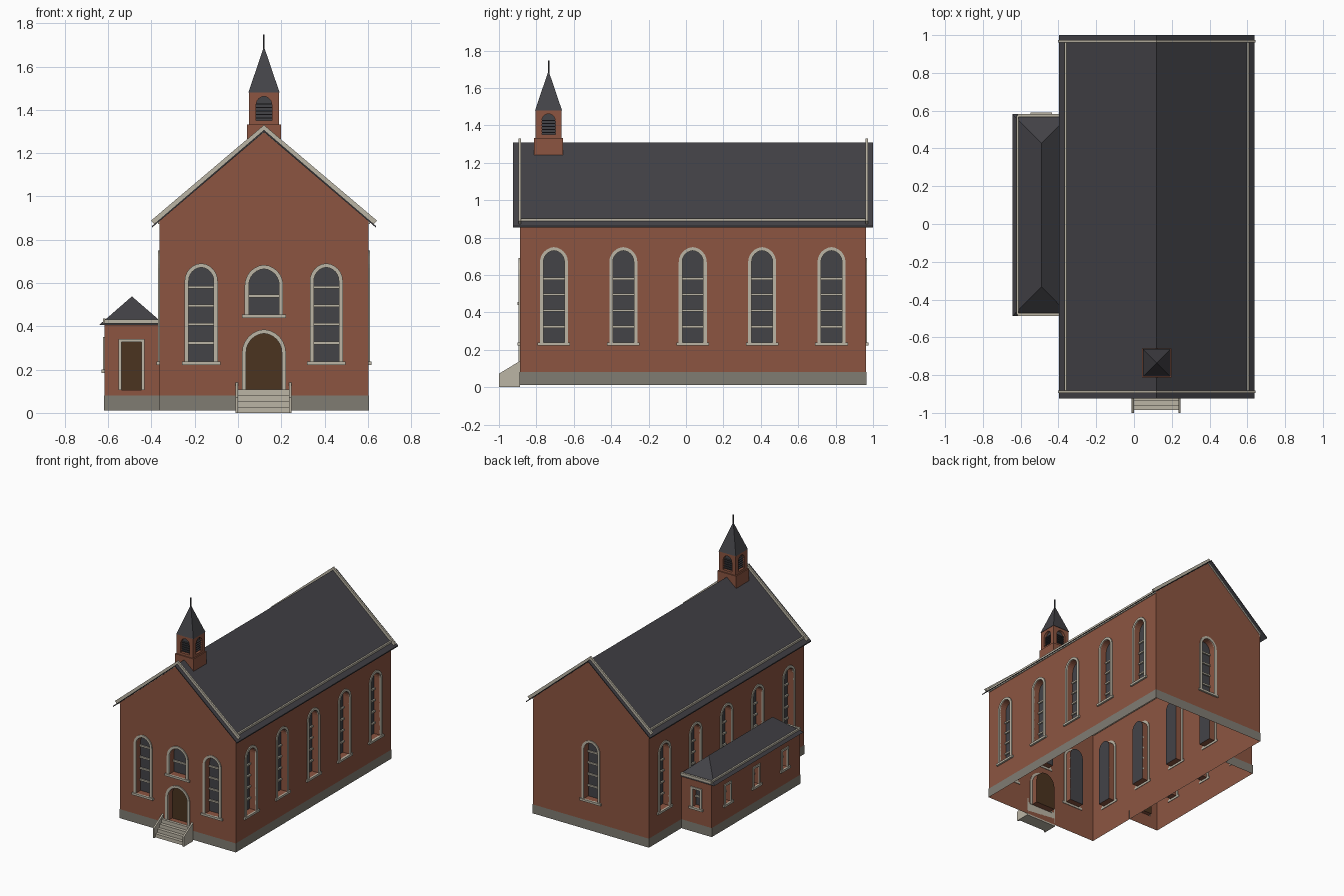
import bpy, bmesh, math
from mathutils import Matrix, Vector

cube = bpy.data.objects.get("Cube")
if cube:
    bpy.data.objects.remove(cube, do_unlink=True)


def material(name, rgb):
    m = bpy.data.materials.new(name)
    m.use_nodes = True
    m.diffuse_color = (*rgb, 1)
    m.node_tree.nodes["Principled BSDF"].inputs["Base Color"].default_value = (*rgb, 1)
    return m


BRICK = material("brick", (0.262, 0.091, 0.053))
GLASS = material("dark glass", (0.056, 0.056, 0.064))
DOOR = material("brown wood", (0.069, 0.033, 0.014))
SLATE = material("roof slate", (0.056, 0.055, 0.063))
STONE = material("pale stone", (0.50, 0.46, 0.375))
BASE = material("grey plinth", (0.216, 0.202, 0.171))
WALL_MATS = [BRICK, GLASS, DOOR]
I4 = Matrix.Identity(4)


def finish(name, bm, mats):
    bmesh.ops.recalc_face_normals(bm, faces=bm.faces)
    me = bpy.data.meshes.new(name)
    bm.to_mesh(me)
    bm.free()
    for m in mats:
        me.materials.append(m)
    ob = bpy.data.objects.new(name, me)
    bpy.context.scene.collection.objects.link(ob)
    return ob


def prism(bm, pts, y0, y1, M=I4, back=0):
    """Extrude an (x, z) outline from y0 to y1; the y1 cap gets material 'back'."""
    a = [bm.verts.new(M @ Vector((x, y0, z))) for x, z in pts]
    b = [bm.verts.new(M @ Vector((x, y1, z))) for x, z in pts]
    bm.faces.new(a)
    bm.faces.new(b[::-1]).material_index = back
    for i in range(len(pts)):
        j = (i + 1) % len(pts)
        bm.faces.new((a[i], b[i], b[j], a[j]))


def box(bm, x0, x1, y0, y1, z0, z1, M=I4):
    prism(bm, [(x0, z0), (x1, z0), (x1, z1), (x0, z1)], y0, y1, M)


def outline(w, z0, top, arched):
    """Opening outline, bottom left over the top to bottom right."""
    h = w / 2
    if not arched:
        return [(-h, z0), (-h, top), (h, top), (h, z0)]
    rise = h * 1.07
    r = (rise * rise + h * h) / (2 * h)
    end = math.asin(rise / r)
    right = [(h - r + r * math.cos(end * i / 6), top - rise + r * math.sin(end * i / 6))
             for i in range(7)]
    left = [(-x, z) for x, z in right]
    return [(-h, z0)] + left + right[-2::-1] + [(h, z0)]


def facing(angle, x, y):
    """Wall frame whose local -y points out of the wall."""
    return Matrix.Translation((x, y, 0)) @ Matrix.Rotation(math.radians(angle), 4, 'Z')


frames, sills, bars, slats = (bmesh.new() for _ in range(4))


def opening(cut, M, w, z0, top, depth=0.05, arched=True, fill=1, border=0.019,
            sill=True, bar_z=()):
    inner = outline(w, z0, top, arched)
    prism(cut, inner, -0.03, depth, M, fill)
    if border:
        outer = outline(w + 2 * border, z0, top + border, arched)
        prism(frames, outer + inner[::-1], -0.007, 0.004, M)
    if sill:
        h = w / 2 + border + 0.012
        box(sills, -h, h, -0.014, 0.004, z0 - 0.016, z0, M)
    for z in bar_z:
        box(bars, -w / 2, w / 2, depth - 0.012, depth - 0.001, z - 0.006, z + 0.006, M)


def carve(body, cut, unwanted):
    """Cut the pockets, then drop the faces that leave the shell open."""
    cutter = finish("cutter", cut, WALL_MATS)
    cutter.hide_render = True
    mod = body.modifiers.new("openings", 'BOOLEAN')
    mod.operation, mod.solver, mod.object = 'DIFFERENCE', 'EXACT', cutter
    bpy.context.view_layer.update()
    ev = body.evaluated_get(bpy.context.evaluated_depsgraph_get())
    bm = bmesh.new()
    bm.from_mesh(ev.to_mesh())
    ev.to_mesh_clear()
    body.modifiers.clear()
    bpy.data.objects.remove(cutter, do_unlink=True)
    bm.normal_update()
    bmesh.ops.delete(bm, geom=[f for f in bm.faces if unwanted(f)], context='FACES')
    bm.to_mesh(body.data)
    bm.free()


# Main hall
CX, X0, X1, Y0, Y1, FLOOR = 0.12, -0.363, 0.603, -0.888, 0.962, 0.012
bm, cut = bmesh.new(), bmesh.new()
prism(bm, [(X0, FLOOR), (X1, FLOOR), (X1, 0.885), (CX, 1.298), (X0, 0.885)], Y0, Y1)
hall = finish("hall_walls", bm, WALL_MATS)
BAR_Z = (0.323, 0.41, 0.495, 0.58)
for i in range(5):
    y = -0.706 + 0.371 * i
    for angle, x in ((90, X1), (-90, X0)):
        opening(cut, facing(angle, x, y), 0.112, 0.238, 0.73, bar_z=BAR_Z)
for x in (-0.17, 0.408):
    opening(cut, facing(0, x, Y0), 0.115, 0.238, 0.672, bar_z=BAR_Z)
opening(cut, facing(180, CX, Y1), 0.115, 0.238, 0.672, bar_z=BAR_Z)
opening(cut, facing(0, CX, Y0), 0.14, 0.455, 0.665, bar_z=(0.54,))
opening(cut, facing(0, CX, Y0), 0.165, 0.1, 0.367, fill=2, sill=False)
carve(hall, cut, lambda f: f.calc_center_median().z < FLOOR + 0.01)

# Side annex
AX, AY0, AY1 = -0.617, -0.48, 0.575
bm, cut = bmesh.new(), bmesh.new()
box(bm, AX, X0, AY0, AY1, FLOOR, 0.41)
annex = finish("annex_walls", bm, WALL_MATS)
small = dict(w=0.06, z0=0.2, top=0.335, depth=0.04, arched=False, border=0.015, bar_z=(0.268,))
for y in (0.385, 0.045, -0.295):
    opening(cut, facing(-90, AX, y), **small)
opening(cut, facing(180, -0.49, AY1), **small)
opening(cut, facing(0, -0.492, AY0), 0.092, 0.105, 0.327, 0.03, False, 2, 0.014, False)
carve(annex, cut, lambda f: f.calc_center_median().z < FLOOR + 0.01
      or (f.normal.x > 0.9 and f.calc_center_median().x > X0 - 0.005))

# Bell tower with louvred openings
TY = -0.735
bm = bmesh.new()
box(bm, CX - 0.078, CX + 0.078, TY - 0.077, TY + 0.077, 1.24, 1.333)
finish("tower_base", bm, [BRICK])
bm, cut = bmesh.new(), bmesh.new()
T = 0.069
box(bm, CX - T, CX + T, TY - T, TY + T, 1.32, 1.482)
belfry = finish("belfry", bm, WALL_MATS)
for k in range(4):
    a = math.radians(90 * k)
    M = facing(90 * k, CX + T * math.sin(a), TY - T * math.cos(a))
    opening(cut, M, 0.072, 1.35, 1.462, 0.02, border=0, sill=False)
    for i in range(5):
        z = 1.36 + 0.016 * i
        box(slats, -0.036, 0.036, 0.008, 0.021, z, z + 0.005, M)
carve(belfry, cut, lambda f: False)

bm = bmesh.new()
bmesh.ops.create_cone(bm, cap_ends=True, segments=4, radius1=0.072 * math.sqrt(2), radius2=0,
                      depth=0.212, matrix=Matrix.Translation((CX, TY, 1.586))
                      @ Matrix.Rotation(math.pi / 4, 4, 'Z'))
bmesh.ops.create_cone(bm, cap_ends=True, segments=6, radius1=0.004, radius2=0.004,
                      depth=0.075, matrix=Matrix.Translation((CX, TY, 1.71)))
finish("spire", bm, [SLATE])

finish("opening_frames", frames, [STONE])
finish("window_sills", sills, [STONE])
finish("window_bars", bars, [STONE])
finish("belfry_louvres", slats, [SLATE])

# Plinths: open bands around the wall feet
for name, lim in (("hall_plinth", (X0, X1, Y0, Y1)), ("annex_plinth", (AX, X0, AY0, AY1))):
    bm = bmesh.new()
    g = 0.003
    box(bm, lim[0] - g, lim[1] + g, lim[2] - g, lim[3] + g, FLOOR, 0.08)
    bmesh.ops.recalc_face_normals(bm, faces=bm.faces)
    bm.normal_update()
    drop = [f for f in bm.faces if abs(f.normal.z) > 0.9
            or (name == "annex_plinth" and f.normal.x > 0.9)]
    bmesh.ops.delete(bm, geom=drop, context='FACES')
    finish(name, bm, [BASE])

# Main roof sheet with stone strips along the wall lines
bm = bmesh.new()
e = 0.518
prism(bm, [(CX - e, 0.863), (CX, 1.307), (CX + e, 0.863),
           (CX + e, 0.855), (CX, 1.299), (CX - e, 0.855)], -0.925, 1.0)
finish("hall_roof", bm, [SLATE])
bm = bmesh.new()
rake = [(-0.522, 0.888), (0, 1.33), (0.522, 0.888), (0.503, 0.868), (0, 1.296), (-0.503, 0.868)]
for y in (Y0, Y1 + 0.006):
    prism(bm, [(CX + x, z) for x, z in rake], y - 0.007, y + 0.006)
for x in (X0, X1):
    box(bm, x - 0.006, x + 0.006, Y0, Y1, 0.872, 0.902)
finish("roof_trim", bm, [STONE])

# Annex hipped roof, cut off at the hall wall
bm = bmesh.new()
EX, RX, EZ, RZ, CZ = -0.643, -0.49, 0.405, 0.538, 0.428
v = [bm.verts.new(p) for y, s in ((-0.487, 1), (0.582, -1))
     for p in ((EX, y, EZ), (X0, y, EZ), (X0, y + 0.026 * s, CZ), (RX, y + 0.155 * s, RZ))]
for f in ((0, 1, 2, 3), (5, 4, 7, 6), (0, 3, 7, 4), (3, 2, 6, 7), (0, 4, 5, 1)):
    bm.faces.new([v[i] for i in f])
finish("annex_roof", bm, [SLATE])
bm = bmesh.new()
for y in (AY0, AY1):
    box(bm, AX, X0, y - 0.008, y + 0.008, 0.412, 0.432)
box(bm, AX - 0.006, AX + 0.006, AY0, AY1, 0.412, 0.436)
finish("annex_trim", bm, [STONE])

# Entrance steps with sloping cheek walls
bm = bmesh.new()
for i in range(4):
    box(bm, 0.0, 0.235, -0.985 + 0.025 * i, Y0, 0.027 * i, 0.027 * (i + 1))
side = facing(90, 0, 0)
for x in (-0.012, 0.235):
    prism(bm, [(-1.0, 0), (Y0, 0), (Y0, 0.14), (-1.0, 0.072)], -x - 0.012, -x,
          Matrix(((0, -1, 0, 0), (1, 0, 0, 0), (0, 0, 1, 0), (0, 0, 0, 1))))
finish("entrance_steps", bm, [STONE])
